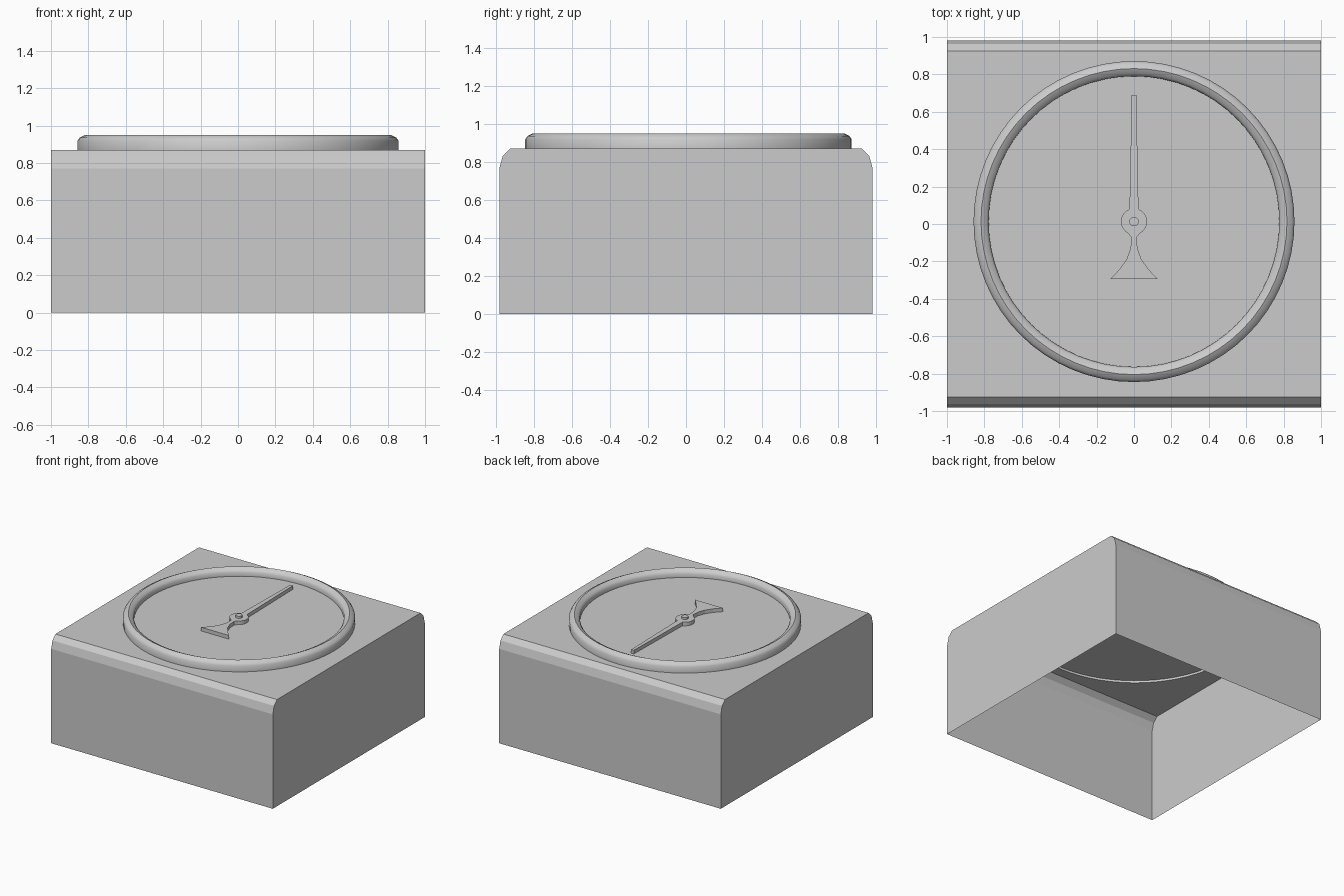
import bpy, bmesh
from math import sin, cos, pi, radians

if "Cube" in bpy.data.objects:
    bpy.data.objects.remove(bpy.data.objects["Cube"])

grey = bpy.data.materials.new("plain_grey")
grey.use_nodes = True
colour = (0.6, 0.6, 0.6, 1)
grey.diffuse_color = colour
grey.node_tree.nodes["Principled BSDF"].inputs["Base Color"].default_value = colour

CENTRE_Y = 0.013
SIDES = 64
TOP = 0.87
FLOOR = 0.888
RING = 0.858


def finish(name, bm, recalc=True, smooth=None):
    if recalc:
        bmesh.ops.recalc_face_normals(bm, faces=bm.faces[:])
    mesh = bpy.data.meshes.new(name)
    bm.to_mesh(mesh)
    bm.free()
    mesh.materials.append(grey)
    obj = bpy.data.objects.new(name, mesh)
    bpy.context.collection.objects.link(obj)
    if smooth:
        bpy.ops.object.select_all(action="DESELECT")
        obj.select_set(True)
        bpy.context.view_layer.objects.active = obj
        bpy.ops.object.shade_smooth_by_angle(angle=radians(smooth))
    return obj


def circle(bm, r, z, n=SIDES):
    return [bm.verts.new((r * cos(2 * pi * i / n), CENTRE_Y + r * sin(2 * pi * i / n), z))
            for i in range(n)]


def lathe(bm, profile, n=SIDES):
    rings = [circle(bm, r, z, n) for r, z in profile]
    for a, b in zip(rings, rings[1:]):
        for i in range(n):
            j = (i + 1) % n
            bm.faces.new((a[i], a[j], b[j], b[i]))
    return rings


# Open-bottomed housing with rounded front and back edges and a round opening on top
bm = bmesh.new()
half = [(0.98, 0), (0.98, 0.77), (0.963, 0.832), (0.925, TOP)]
profile = [(-y, z) for y, z in half] + half[::-1]
left, right = [[bm.verts.new((x, y, z)) for y, z in profile] for x in (1, -1)]
bm.faces.new(left)
bm.faces.new(right[::-1])
top_index = len(half) - 1
for i in range(len(profile) - 1):
    if i != top_index:
        bm.faces.new((left[i], right[i], right[i + 1], left[i + 1]))
k = top_index
corners = [left[k], right[k], right[k + 1], left[k + 1]]
hole = circle(bm, RING, TOP)
edges = []
for loop in (corners, hole):
    for a, b in zip(loop, loop[1:] + loop[:1]):
        edges.append(bm.edges.get((a, b)) or bm.edges.new((a, b)))
bmesh.ops.triangle_fill(bm, use_beauty=True, use_dissolve=False, edges=edges, normal=(0, 0, 1))
finish("housing", bm)

# Raised bezel with a rounded crown
bm = bmesh.new()
lathe(bm, [(RING, TOP), (RING, 0.919), (0.846, 0.936), (0.818, 0.95),
           (0.789, 0.936), (0.777, 0.919), (0.777, FLOOR)])
finish("bezel_ring", bm, smooth=40)

# Dial plate closing the opening
bm = bmesh.new()
bm.faces.new(circle(bm, RING, FLOOR))
finish("dial_plate", bm, recalc=False)

# Pointer: tapered blade, round hub and flared tail in one outline
HUB = 0.07
side = [(0.012, 0.69), (0.024, 0.08)]
side += [(HUB * cos(a), CENTRE_Y + HUB * sin(a))
         for a in [radians(55 - 13 * i) for i in range(10)]]
side += [(0.015, -0.07), (0.018, -0.13), (0.04, -0.19), (0.08, -0.245), (0.127, -0.295)]
outline = side + [(-x, y) for x, y in reversed(side)]
bm = bmesh.new()
face = bm.faces.new([bm.verts.new((x, y, FLOOR)) for x, y in outline])
lifted = bmesh.ops.extrude_face_region(bm, geom=[face])["geom"]
bmesh.ops.translate(bm, vec=(0, 0, 0.03),
                    verts=[v for v in lifted if isinstance(v, bmesh.types.BMVert)])
finish("pointer", bm)

# Pivot pin
bm = bmesh.new()
rings = lathe(bm, [(0.025, FLOOR), (0.025, 0.935)], 20)
bm.faces.new(rings[1])
finish("pivot_pin", bm)
